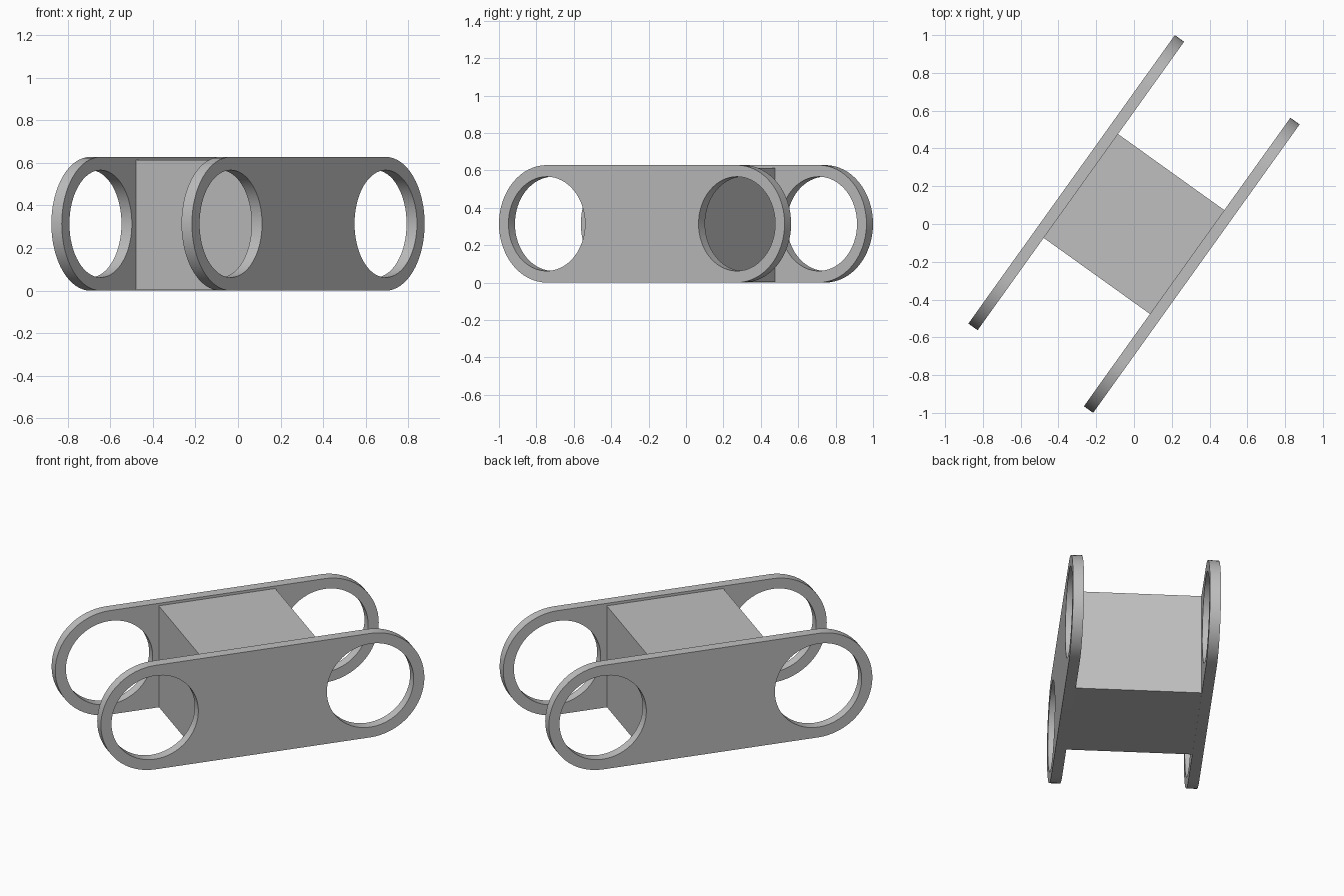
import bpy
import bmesh
from math import sin, cos, pi, radians
from mathutils import Matrix

cube = bpy.data.objects.get("Cube")
if cube:
    bpy.data.objects.remove(cube, do_unlink=True)

TURN = Matrix.Rotation(radians(54.4), 4, 'Z')   # whole link is turned about z
RADIUS, HOLE, REACH = 0.314, 0.252, 0.625       # plate end, hole, hole centre
THICK, OUTER = 0.06, 0.406                      # plate thickness, outer face
SEGMENTS = 64

grey = bpy.data.materials.new("plain_grey")
grey.use_nodes = True
colour = (0.52, 0.52, 0.52, 1)
grey.diffuse_color = colour
grey.node_tree.nodes["Principled BSDF"].inputs["Base Color"].default_value = colour


def arc(cx, radius, start, sweep, count):
    return [(cx + radius * cos(start + sweep * i / count),
             radius * sin(start + sweep * i / count)) for i in range(count + 1)]


def add_object(name, bm, matrix):
    mesh = bpy.data.meshes.new(name)
    bm.to_mesh(mesh)
    bm.free()
    mesh.materials.append(grey)
    obj = bpy.data.objects.new(name, mesh)
    bpy.context.collection.objects.link(obj)
    obj.matrix_world = matrix
    return obj


def side_plate(name, offset):
    # rounded outline with a round hole at each end
    half = SEGMENTS // 2
    outline = arc(REACH, RADIUS, -pi / 2, pi, half) + arc(-REACH, RADIUS, pi / 2, pi, half)
    holes = [arc(s * REACH, HOLE, 0, 2 * pi, SEGMENTS)[:-1] for s in (-1, 1)]
    curve = bpy.data.curves.new(name + "_profile", 'CURVE')
    curve.dimensions = '2D'
    curve.fill_mode = 'BOTH'
    curve.extrude = THICK / 2
    for points in [outline] + holes:
        spline = curve.splines.new('POLY')
        spline.points.add(len(points) - 1)
        for p, (x, y) in zip(spline.points, points):
            p.co = (x, y, 0, 1)
        spline.use_cyclic_u = True
    # turn the filled profile into a closed mesh
    helper = bpy.data.objects.new(name + "_helper", curve)
    mesh = bpy.data.meshes.new_from_object(helper)
    bm = bmesh.new()
    bm.from_mesh(mesh)
    bmesh.ops.remove_doubles(bm, verts=bm.verts, dist=0.0001)
    bmesh.ops.recalc_face_normals(bm, faces=bm.faces)
    bpy.data.objects.remove(helper)
    bpy.data.curves.remove(curve)
    bpy.data.meshes.remove(mesh)
    upright = Matrix.Rotation(pi / 2, 4, 'X')
    obj = add_object(name, bm, TURN @ Matrix.Translation((0, offset, RADIUS)) @ upright)
    bpy.ops.object.select_all(action='DESELECT')
    obj.select_set(True)
    bpy.context.view_layer.objects.active = obj
    bpy.ops.object.shade_smooth_by_angle(angle=radians(30))


# two parallel plates
side_plate("left_plate", -(OUTER - THICK / 2))
side_plate("right_plate", OUTER - THICK / 2)

# block joining the plates, slightly lower than their top edge
top = 0.613
bm = bmesh.new()
bmesh.ops.create_cube(bm, size=1)
bmesh.ops.scale(bm, verts=bm.verts, vec=(0.676, 2 * (OUTER - THICK), top - 0.002))
add_object("centre_block", bm, TURN @ Matrix.Translation((0, 0, top / 2 + 0.001)))
